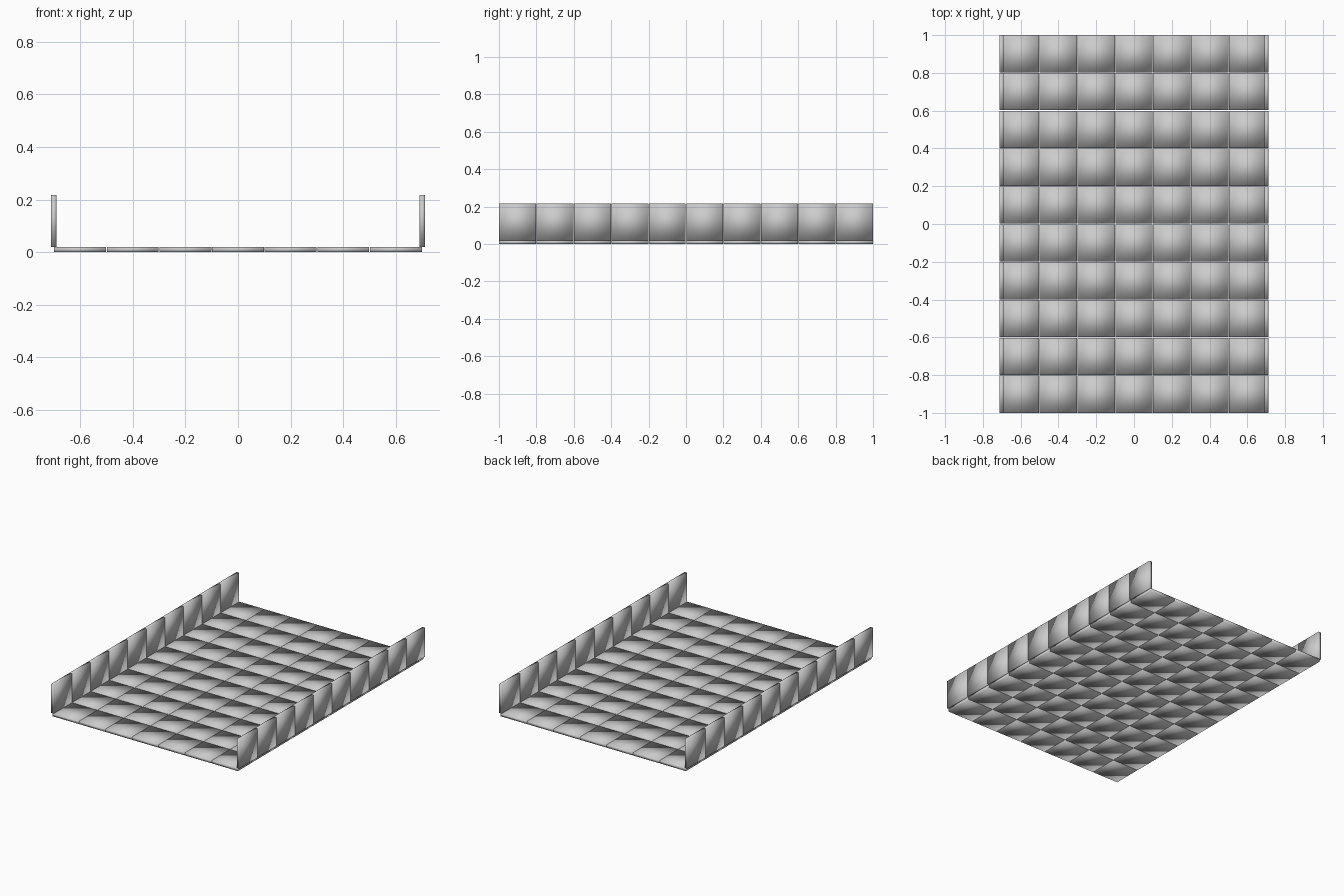
import bpy

if "Cube" in bpy.data.objects:
    bpy.data.objects.remove(bpy.data.objects["Cube"])

PITCH = 0.2003     # tile spacing
SIZE = 0.1973      # tile edge length
THICK = 0.02       # tile thickness
COLS, ROWS = 7, 10
WALL_X = 0.701     # wall centre plane
Y0 = -PITCH * (ROWS - 1) / 2


def tile(name, location, dimensions):
    """One smooth-shaded slab with its dimensions baked in the mesh."""
    bpy.ops.mesh.primitive_cube_add(size=1, location=location)
    ob = bpy.context.object
    ob.name = name
    ob.scale = dimensions
    bpy.ops.object.transform_apply(location=False, rotation=False, scale=True)
    bpy.ops.object.shade_smooth()
    return ob


def repeat(ob, label, count, offset):
    arr = ob.modifiers.new(label, 'ARRAY')
    arr.count = count
    arr.use_relative_offset = False
    arr.use_constant_offset = True
    arr.constant_offset_displace = offset


# Floor: grid of separate square tiles
floor = tile("floor_tiles", (-PITCH * (COLS - 1) / 2, Y0, THICK / 2),
             (SIZE, SIZE, THICK))
repeat(floor, "columns", COLS, (PITCH, 0, 0))
repeat(floor, "rows", ROWS, (0, PITCH, 0))

# Side walls: one row of upright tiles along each long edge
for side, x in (("left", -WALL_X), ("right", WALL_X)):
    wall = tile(side + "_wall_tiles", (x, Y0, THICK + SIZE / 2),
                (THICK, SIZE, SIZE))
    repeat(wall, "rows", ROWS, (0, PITCH, 0))
